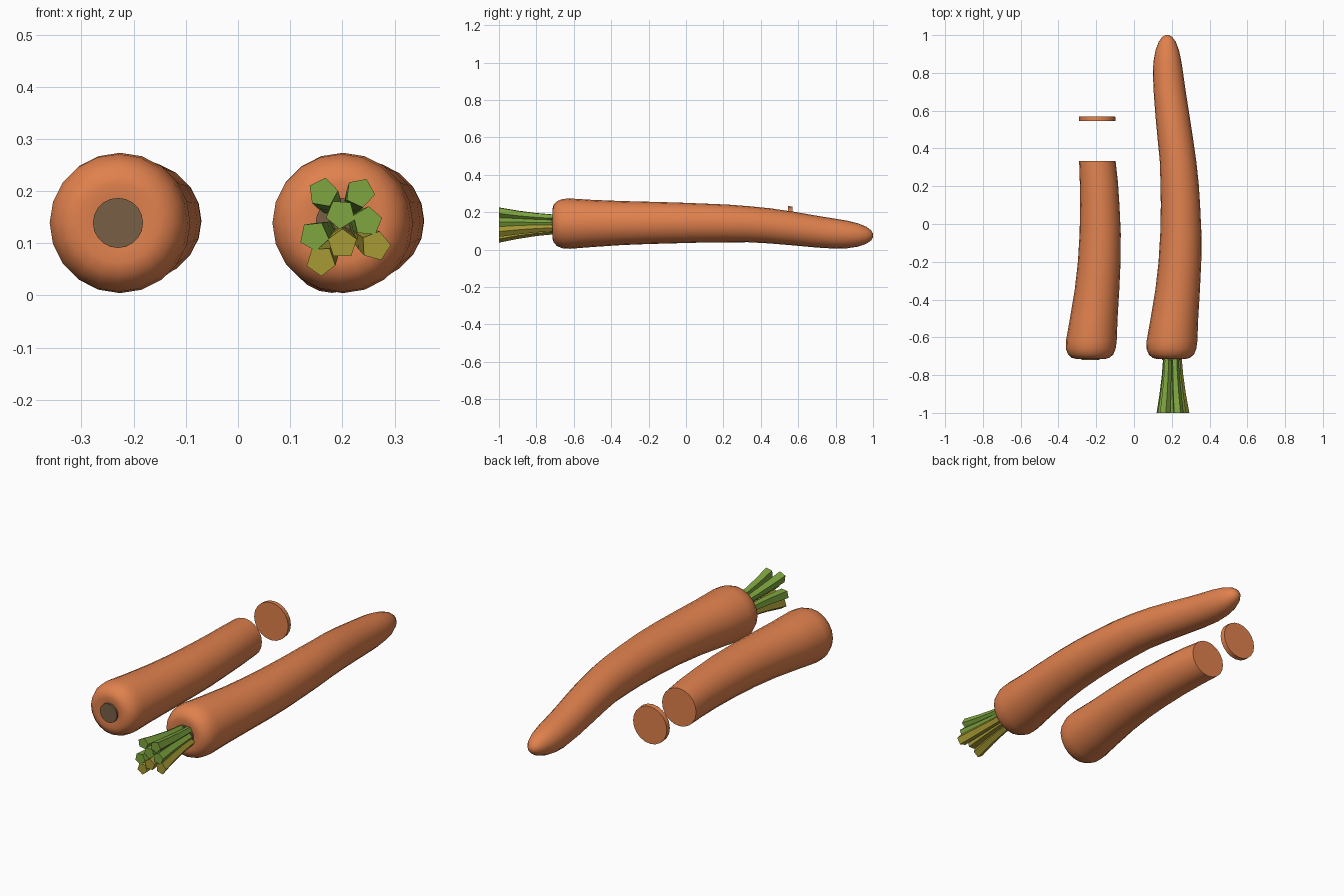
import bpy, bmesh, math

if "Cube" in bpy.data.objects:
    bpy.data.objects.remove(bpy.data.objects["Cube"])


def material(name, rgb):
    m = bpy.data.materials.new(name)
    m.diffuse_color = (*rgb, 1)
    m.use_nodes = True
    m.node_tree.nodes["Principled BSDF"].inputs["Base Color"].default_value = m.diffuse_color
    return m


ORANGE = material("carrot orange", (0.75, 0.22, 0.075))
BROWN = material("crown brown", (0.19, 0.115, 0.06))
GREEN = material("stem green", (0.21, 0.38, 0.05))
OLIVE = material("stem olive", (0.38, 0.32, 0.035))


def loft(name, sections, sides, mat, turn=0.0, smooth=True):
    """Skin of rings (y, x, z, radius) running along y, capped at both ends."""
    bm = bmesh.new()
    rings = []
    for y, x, z, r in sections:
        angles = [turn + 2 * math.pi * i / sides for i in range(sides)]
        rings.append([bm.verts.new((x + r * math.cos(a), y, z + r * math.sin(a)))
                      for a in angles])
    for a, b in zip(rings, rings[1:]):
        for i in range(sides):
            j = (i + 1) % sides
            bm.faces.new((a[i], a[j], b[j], b[i]))
    bm.faces.new(rings[0])
    bm.faces.new(rings[-1])
    bmesh.ops.recalc_face_normals(bm, faces=bm.faces)
    mesh = bpy.data.meshes.new(name)
    bm.to_mesh(mesh)
    bm.free()
    mesh.materials.append(mat)
    ob = bpy.data.objects.new(name, mesh)
    bpy.context.collection.objects.link(ob)
    if smooth:
        bpy.ops.object.select_all(action='DESELECT')
        ob.select_set(True)
        bpy.context.view_layer.objects.active = ob
        bpy.ops.object.shade_smooth_by_angle(angle=math.radians(40))
    return ob


# Root profile: y, centre x, centre z, radius
SHOULDER = [(-0.708, 0.197, 0.139, 0.045), (-0.715, 0.197, 0.139, 0.075),
            (-0.708, 0.197, 0.139, 0.100), (-0.690, 0.198, 0.139, 0.120),
            (-0.660, 0.198, 0.139, 0.132), (-0.620, 0.201, 0.139, 0.1345)]
BODY = [(-0.50, 0.214, 0.140, 0.126), (-0.35, 0.231, 0.142, 0.118),
        (-0.20, 0.243, 0.143, 0.113), (-0.05, 0.248, 0.143, 0.109),
        (0.10, 0.246, 0.142, 0.104), (0.22, 0.241, 0.140, 0.101)]
CUT = [(0.333, 0.233, 0.136, 0.0965)]
TIP = [(0.45, 0.219, 0.127, 0.094), (0.58, 0.203, 0.112, 0.090),
       (0.70, 0.189, 0.096, 0.085), (0.80, 0.180, 0.085, 0.080),
       (0.86, 0.177, 0.081, 0.074), (0.92, 0.176, 0.078, 0.062),
       (0.965, 0.176, 0.077, 0.045), (0.99, 0.176, 0.076, 0.027),
       (1.0, 0.176, 0.075, 0.010)]
SHIFT = -0.427


def moved(sections, dx, dy=0.0):
    return [(y + dy, x + dx, z, r) for y, x, z, r in sections]


# Whole carrot, cut carrot and loose slice
loft("whole_carrot", SHOULDER + BODY + CUT + TIP, 20, ORANGE)
loft("cut_carrot", moved(SHOULDER + BODY + CUT, SHIFT), 20, ORANGE)
loft("carrot_slice", [(0.545, -0.194, 0.136, 0.0965),
                      (0.570, -0.195, 0.135, 0.0955)], 20, ORANGE)

# Brown crown discs
for name, dx in (("whole_crown", 0.0), ("cut_crown", SHIFT)):
    loft(name, [(-0.719, 0.197 + dx, 0.139, 0.048),
                (-0.700, 0.197 + dx, 0.139, 0.048)], 20, BROWN)

# Five-sided leaf stems flaring from the crown: tip x, tip z, turn, colour
STEMS = [(0.163, 0.197, 80, GREEN), (0.234, 0.197, 65, GREEN),
         (0.197, 0.156, 50, GREEN), (0.248, 0.142, 85, GREEN),
         (0.146, 0.114, 60, GREEN), (0.200, 0.099, 90, OLIVE),
         (0.264, 0.095, 75, OLIVE), (0.159, 0.066, 55, OLIVE)]
for i, (x, z, turn, mat) in enumerate(STEMS):
    rings = []
    for y, spread, r in ((-1.0, 1.0, 0.029), (-0.90, 0.78, 0.025),
                         (-0.80, 0.62, 0.021), (-0.695, 0.52, 0.018)):
        rings.append((y, 0.2 + (x - 0.2) * spread, 0.139 + (z - 0.139) * spread, r))
    loft(f"leaf_stem_{i + 1}", rings, 5, mat, math.radians(turn), smooth=False)
